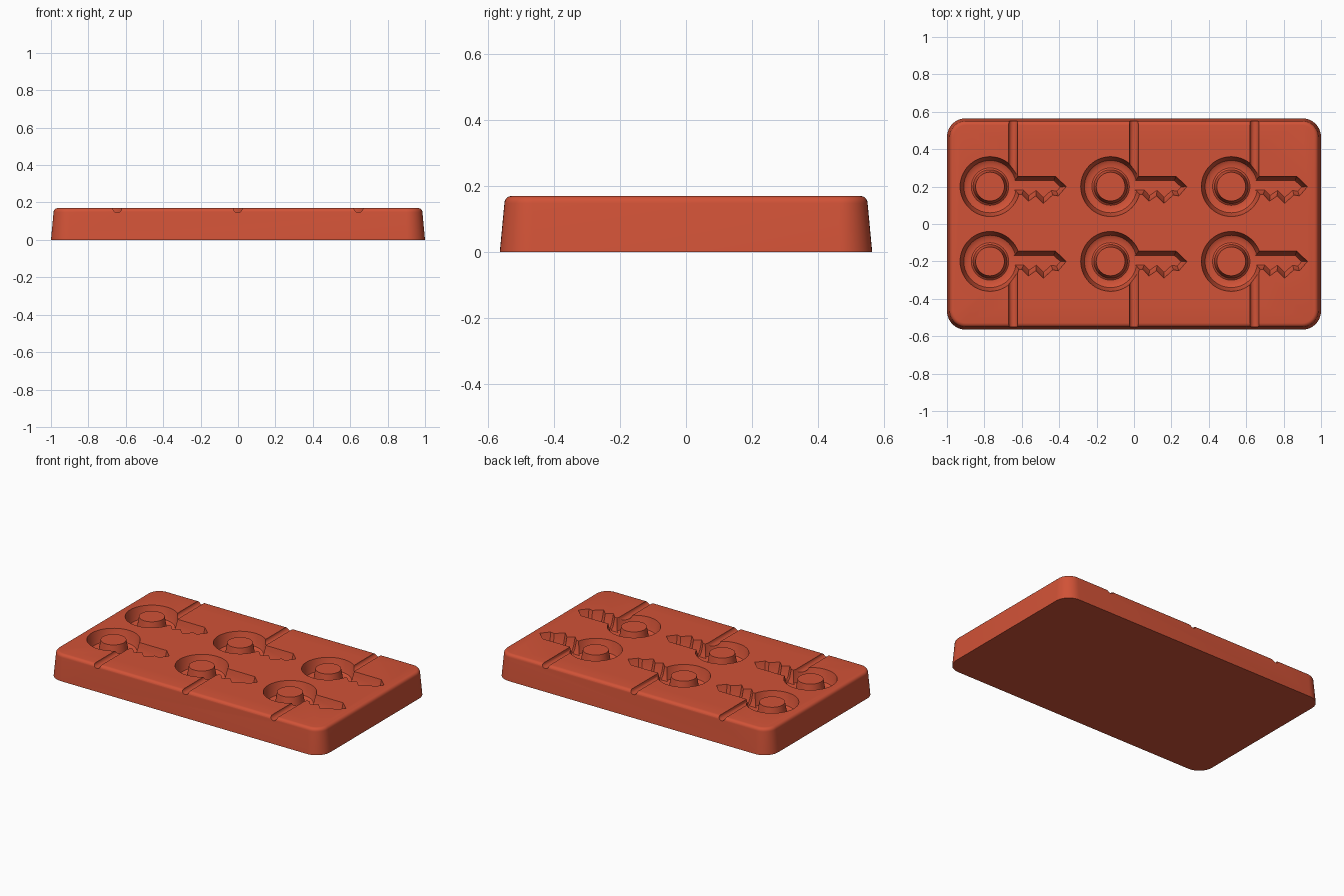
import bpy, bmesh
from math import sin, cos, pi
from mathutils import Vector, Matrix

cube = bpy.data.objects.get("Cube")
if cube:
    bpy.data.objects.remove(cube)

TOP = 0.17
CENTRES = [(x, y) for x in (-0.77, -0.125, 0.52) for y in (-0.2, 0.2)]

red = bpy.data.materials.new("brick_red")
red.use_nodes = True
red.diffuse_color = (0.64, 0.085, 0.038, 1)
red.node_tree.nodes["Principled BSDF"].inputs["Base Color"].default_value = red.diffuse_color


def bridge(bm, loops, wrap=False):
    """Skin a series of closed loops; cap the ends unless they wrap."""
    rows = [[bm.verts.new(p) for p in loop] for loop in loops]
    pairs = list(zip(rows, rows[1:]))
    if wrap:
        pairs.append((rows[-1], rows[0]))
    else:
        bm.faces.new(rows[0])
        bm.faces.new(rows[-1])
    for a, b in pairs:
        for i in range(len(a)):
            j = (i + 1) % len(a)
            bm.faces.new((a[i], a[j], b[j], b[i]))


def finish(bm, name):
    bmesh.ops.recalc_face_normals(bm, faces=bm.faces)
    mesh = bpy.data.meshes.new(name)
    bm.to_mesh(mesh)
    bm.free()
    mesh.materials.append(red)
    obj = bpy.data.objects.new(name, mesh)
    bpy.context.collection.objects.link(obj)
    return obj


def rounded_rect(r, z, steps=10):
    """Outline with fixed corner centres and corner radius r."""
    points = []
    for k, (sx, sy) in enumerate(((1, 1), (-1, 1), (-1, -1), (1, -1))):
        for i in range(steps + 1):
            a = (k + i / steps) * pi / 2
            points.append((sx * 0.9 + r * cos(a), sy * 0.465 + r * sin(a), z))
    return points


# Tray body with drafted sides and a rounded top edge
bm = bmesh.new()
edge = [(0.086 - 0.022 * (1 - cos(t)), TOP - 0.022 * (1 - sin(t)))
        for t in (i * pi / 10 for i in range(6))]
bridge(bm, [rounded_rect(r, z) for r, z in [(0.1, 0)] + edge])
tray = finish(bm, "mould_tray")

# Ring shaped cavities for the key bows, leaving a centre post
bm = bmesh.new()
section = [(0.16, 0.2), (0.16, TOP), (0.148, 0.115), (0.14, 0.094), (0.125, 0.085),
           (0.1, 0.085), (0.09, 0.094), (0.077, TOP), (0.077, 0.2)]
for cx, cy in CENTRES:
    angles = [i * 2 * pi / 56 for i in range(56)]
    bridge(bm, [[(cx + r * cos(a), cy + r * sin(a), z) for r, z in section]
                for a in angles], wrap=True)
bows = finish(bm, "key_bow_cutter")

# Tapered cavities for the toothed key shafts
bm = bmesh.new()
outline = [(0.1, 0.055), (0.35, 0.055), (0.408, 0), (0.365, -0.05), (0.335, -0.045),
           (0.285, -0.09), (0.245, -0.05), (0.205, -0.078), (0.17, -0.042), (0.1, -0.042)]
for cx, cy in CENTRES:
    rim = [bm.verts.new((cx + x, cy + y, 0.2)) for x, y in outline]
    face = bm.faces.new(rim)
    bm.normal_update()
    if face.normal.z > 0:
        face.normal_flip()
    for thickness, depth in ((0, 0.03), (0.011, 0.055), (0.012, 0.027)):
        bm.normal_update()
        bmesh.ops.inset_individual(bm, faces=[face], thickness=thickness,
                                   depth=depth, use_even_offset=True)
    bm.faces.new(rim)
shafts = finish(bm, "key_shaft_cutter")

# Round grooves for the sticks, from the long edges into the cavities
bm = bmesh.new()
for cx, cy in CENTRES:
    side = 1 if cy > 0 else -1
    inner, outer = cy + side * 0.045, side * 0.62
    place = Matrix.Translation((cx + 0.124, (inner + outer) / 2, TOP)) @ Matrix.Rotation(pi / 2, 4, "X")
    bmesh.ops.create_cone(bm, cap_ends=True, segments=20, radius1=0.024, radius2=0.024,
                          depth=abs(outer - inner), matrix=place)
grooves = finish(bm, "stick_groove_cutter")

# Cut the cavities out of the tray
bpy.ops.object.select_all(action="DESELECT")
bpy.context.view_layer.objects.active = tray
tray.select_set(True)
for cutter in (bows, shafts, grooves):
    cutter.hide_render = True
    mod = tray.modifiers.new(cutter.name, "BOOLEAN")
    mod.operation = "DIFFERENCE"
    mod.solver = "EXACT"
    mod.object = cutter
    bpy.ops.object.modifier_apply(modifier=mod.name)
    bpy.data.objects.remove(cutter)

bpy.ops.object.shade_smooth_by_angle(angle=0.6)
